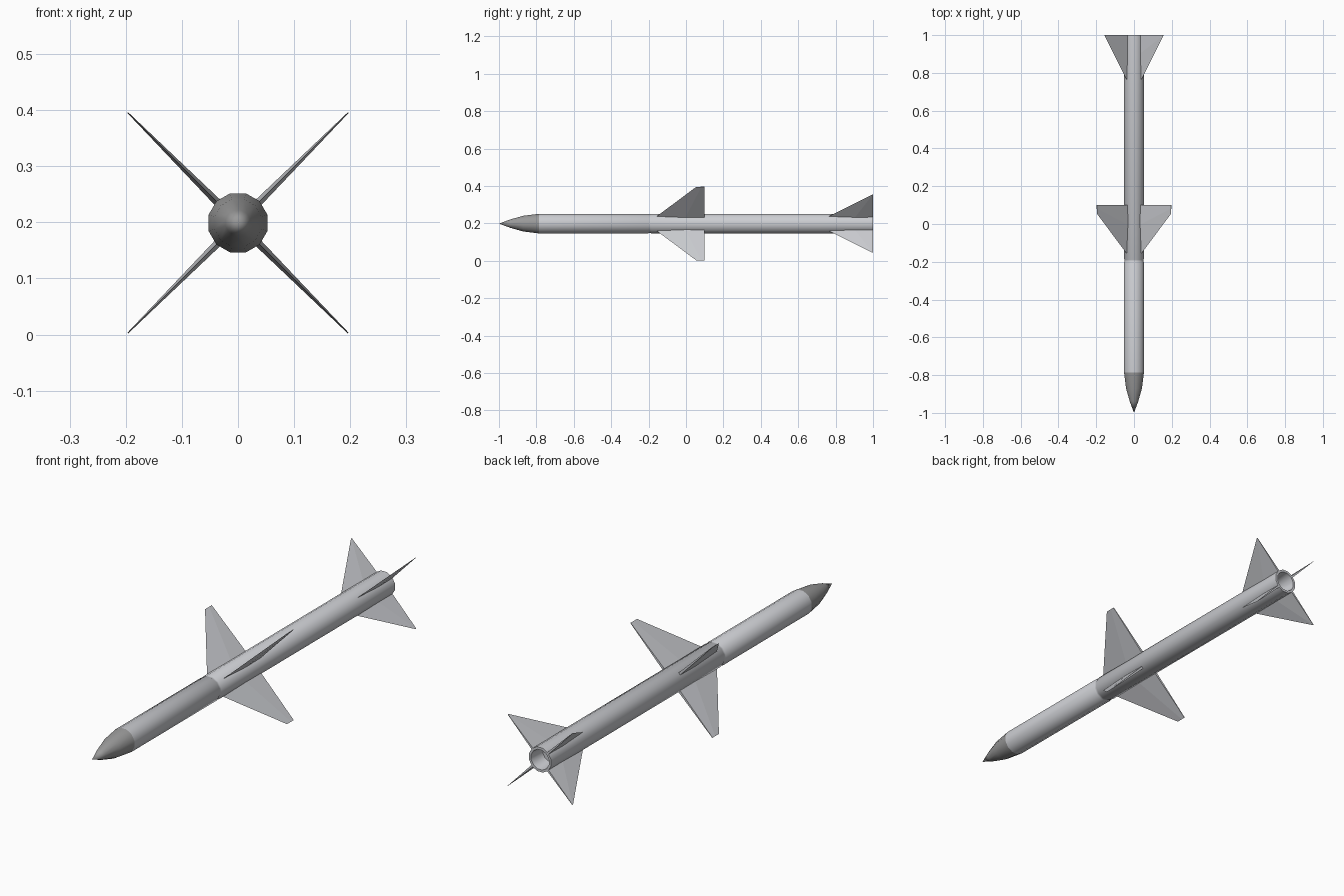
import bpy, bmesh, math
from mathutils import Vector

if "Cube" in bpy.data.objects:
    bpy.data.objects.remove(bpy.data.objects["Cube"])

CZ = 0.199          # height of the body axis
R = 0.0545          # body corner radius
SIDES = 12


def material(name, col):
    m = bpy.data.materials.new(name)
    m.diffuse_color = (*col, 1)
    m.use_nodes = True
    m.node_tree.nodes["Principled BSDF"].inputs["Base Color"].default_value = m.diffuse_color
    return m


LIGHT = material("light grey", (0.60, 0.61, 0.64))
DARK = material("nose grey", (0.32, 0.32, 0.32))


def finish(name, bm, mat, angle=None):
    bmesh.ops.recalc_face_normals(bm, faces=bm.faces)
    me = bpy.data.meshes.new(name)
    bm.to_mesh(me)
    bm.free()
    me.materials.append(mat)
    ob = bpy.data.objects.new(name, me)
    bpy.context.collection.objects.link(ob)
    if angle:
        bpy.ops.object.select_all(action='DESELECT')
        ob.select_set(True)
        bpy.context.view_layer.objects.active = ob
        bpy.ops.object.shade_smooth_by_angle(angle=math.radians(angle))
    return ob


def lathe(name, profile, mat, angle=35):
    """Turn (y, radius) points around the body axis; radius 0 closes to a point."""
    bm = bmesh.new()
    rings = []
    for y, r in profile:
        if r == 0:
            rings.append([bm.verts.new((0, y, CZ))])
            continue
        angs = [2 * math.pi * (i + 0.5) / SIDES for i in range(SIDES)]
        rings.append([bm.verts.new((r * math.cos(a), y, CZ + r * math.sin(a))) for a in angs])
    for a, b in zip(rings, rings[1:]):
        for i in range(SIDES):
            j = (i + 1) % SIDES
            quad = [a[i % len(a)], a[j % len(a)], b[j % len(b)], b[i % len(b)]]
            bm.faces.new(list(dict.fromkeys(quad)))
    return finish(name, bm, mat, angle)


def fins(name, root_y, tip_y, end_y, span, root_t, tip_t):
    """Four wedge fins in an X: sharp leading edge, thick flat trailing edge."""
    for k in range(4):
        a = math.radians(45 + 90 * k)
        out = Vector((math.cos(a), 0, math.sin(a)))
        side = Vector((-math.sin(a), 0, math.cos(a)))
        bm = bmesh.new()

        def v(r, y, t):
            return bm.verts.new(out * r + side * t + Vector((0, y, CZ)))

        r0 = R * 0.85
        mid = root_y + (end_y - root_y) * 0.6
        tmid = tip_y + (end_y - tip_y) * 0.6
        root = [v(r0, root_y, 0), v(r0, mid, root_t), v(r0, end_y, root_t * 0.8),
                v(r0, end_y, -root_t * 0.8), v(r0, mid, -root_t)]
        tip = [v(span, tip_y, 0), v(span, tmid, tip_t), v(span, end_y, tip_t),
               v(span, end_y, -tip_t), v(span, tmid, -tip_t)]
        for i in range(5):
            j = (i + 1) % 5
            bm.faces.new((root[i], root[j], tip[j], tip[i]))
        bm.faces.new(root)
        bm.faces.new(tip)
        finish(f"{name}_{k + 1}", bm, LIGHT)


# pointed nose
lathe("nose_cone", [(-1.0, 0), (-0.94, 0.023), (-0.87, 0.0435), (-0.785, R)], DARK)

# tube with a shallow joint groove and a hollow tail nozzle
lathe("body_tube", [(-0.785, R), (-0.202, R), (-0.199, R - 0.002), (-0.188, R - 0.002),
                    (-0.185, R), (1.0, R), (1.0, 0.044), (0.93, 0.036), (0.93, 0)], LIGHT)

# mid wings and tail fins
fins("mid_wing", -0.165, 0.055, 0.10, 0.278, 0.007, 0.001)
fins("tail_fin", 0.75, 0.995, 1.0, 0.219, 0.006, 0.0006)
